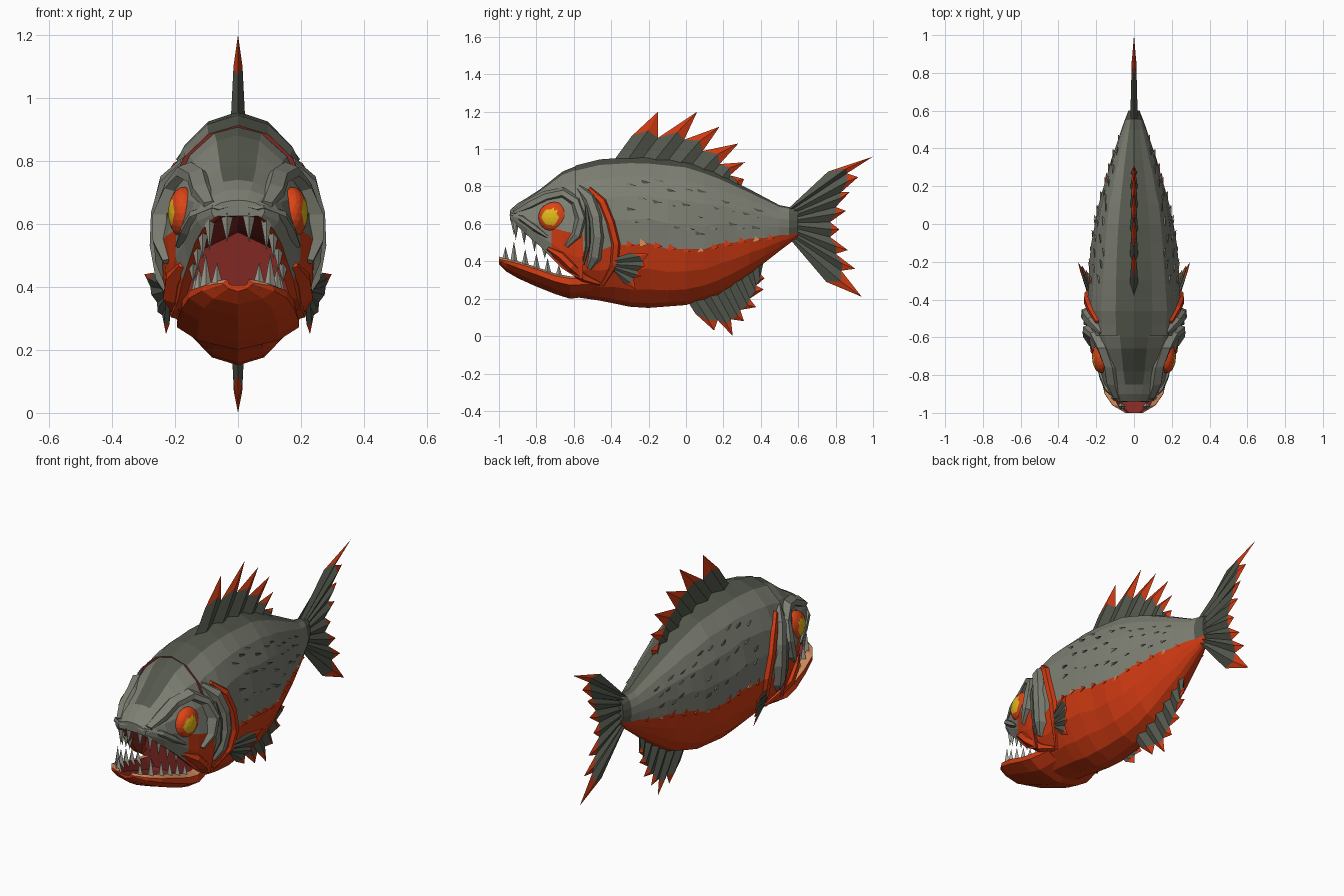
import bpy, bmesh, math, random
from mathutils import Vector, Matrix

if "Cube" in bpy.data.objects:
    bpy.data.objects.remove(bpy.data.objects["Cube"])
random.seed(4)

COLS = {"light_grey": (.205, .212, .172), "dark_grey": (.088, .097, .073), "belly_red": (.62, .042, .006),
        "lip_tan": (.65, .26, .11), "mouth_red": (.22, .022, .017), "tooth_bone": (.36, .36, .30),
        "eye_red": (.72, .06, .008), "iris_yellow": (.75, .48, .01)}
MATS = []
for n, c in COLS.items():
    m = bpy.data.materials.new(n)
    m.diffuse_color = (*c, 1)
    m.use_nodes = True
    m.node_tree.nodes["Principled BSDF"].inputs["Base Color"].default_value = m.diffuse_color
    MATS.append(m)
LIGHT, DARK, RED, TAN, MOUTH, TOOTH, EYE, IRIS = range(8)


def table(rows):
    """Piecewise linear lookup: rows of (y, a, b, ...)"""
    def f(y):
        y = min(max(y, rows[0][0]), rows[-1][0])
        for p, q in zip(rows, rows[1:]):
            if y <= q[0]:
                t = (y - p[0]) / (q[0] - p[0])
                return [a + (b - a) * t for a, b in zip(p[1:], q[1:])]
    return f


# y: top, bottom, half width of the body
BODY = table([(-.6, .91, .21, .245), (-.46, .945, .19, .25), (-.25, .96, .147, .242), (.02, .93, .168, .21),
              (.18, .865, .225, .17), (.34, .785, .33, .122), (.5, .70, .455, .068), (.6, .68, .53, .03)])
# y: top, cheek edge, half width, mouth roof of the upper head
HEAD = table([(-.94, .675, .62, .085, .625), (-.9, .71, .585, .13, .625), (-.85, .74, .54, .155, .62),
              (-.78, .785, .48, .18, .60), (-.66, .88, .36, .222, .58), (-.55, .925, .29, .25, .57)])
# y: lip height, bottom, half width of the lower jaw
JAW = table([(-1, .425, .385, .045), (-.96, .415, .345, .11), (-.9, .40, .31, .152), (-.8, .37, .265, .175),
             (-.7, .335, .225, .185), (-.62, .32, .2, .185), (-.5, .32, .215, .16)])
LINE = table([(-.6, .44), (-.27, .5), (.02, .455), (.28, .51), (.6, .55)])


def ellipse(y):
    if y > -.57:
        t, b, w = BODY(y)
        return (t + b) / 2, (t - b) / 2, w
    t, c, w, _ = HEAD(y)
    h = (t - c) / 1.5
    return t - h, h, w


def side_x(y, z):
    zc, h, w = ellipse(y)
    t = min(max((z - zc) / h, -.8), .98)
    return w * math.sqrt(1 - t * t)


def finish(bm, name, mirror=False):
    if mirror:
        d = bmesh.ops.duplicate(bm, geom=bm.verts[:] + bm.edges[:] + bm.faces[:])["geom"]
        for v in d:
            if isinstance(v, bmesh.types.BMVert):
                v.co.x *= -1
    bmesh.ops.recalc_face_normals(bm, faces=bm.faces[:])
    me = bpy.data.meshes.new(name)
    bm.to_mesh(me)
    bm.free()
    for m in MATS:
        me.materials.append(m)
    ob = bpy.data.objects.new(name, me)
    bpy.context.collection.objects.link(ob)
    return ob


def loft(bm, rings, mat, caps):
    vs = [[bm.verts.new(p) for p in r] for r in rings]
    n = len(vs[0])
    for i in range(len(vs) - 1):
        for j in range(n):
            k = (j + 1) % n
            f = bm.faces.new((vs[i][j], vs[i][k], vs[i + 1][k], vs[i + 1][j]))
            f.material_index = mat(i, min(j, n - 1 - j))
    for r, c in ((vs[0], caps[0]), (vs[-1], caps[1])):
        bm.faces.new(r).material_index = c


def ring(y, half):
    half = [(x * random.uniform(.98, 1.02), y, z) for x, z in half]
    return half + [(-x, y, z) for x, y, z in half[-2:0:-1]]


# Body: grey flanks, dark back, red belly split along a wavy line
ys = [-.59, -.53, -.46, -.38, -.3, -.2, -.1, 0, .1, .18, .26, .34, .42, .5, .55, .6]
rings = []
for i, y in enumerate(ys):
    t, b, w = BODY(y)
    zc, h = (t + b) / 2, (t - b) / 2
    a0, a1 = .4, math.acos(max(-.95, (LINE(y)[0] - zc) / h + (.02 if i % 2 else -.02)))
    an = [0] + [a0 + (a1 - a0) * k / 4 for k in range(5)] + [a1 + (math.pi - a1) * k / 4 for k in range(1, 5)]
    rings.append(ring(y, [(abs(w * math.sin(a)) if k < 9 else 0, zc + h * math.cos(a)) for k, a in enumerate(an)]))
bm = bmesh.new()
loft(bm, rings, lambda i, s: DARK if s == 0 or (i > 13 and s < 5) else LIGHT if s < 5 else RED, (MOUTH, DARK))
finish(bm, "body")

# Upper head: an arch with cheeks and a mouth roof
ys = [-.94, -.9, -.85, -.78, -.72, -.66, -.6, -.55]
rings = []
for y in ys:
    zc, h, w = ellipse(-.571) if y > -.57 else ellipse(y)
    t, c, _, r = HEAD(y)
    half = [(w * math.sin(math.radians(a)), zc + h * math.cos(math.radians(a))) for a in (0, 18, 40, 62, 85, 103, 120)]
    half += [(w * .74, c + .005), (w * .55, c + (r - c) * .75), (0, r)]
    rings.append(ring(y, half))
bm = bmesh.new()
loft(bm, rings, lambda i, s: MOUTH if s > 6 else RED if s == 6 or (s > 3 and i > 3) else
     DARK if s == 0 and i > 1 else LIGHT, (LIGHT, MOUTH))
finish(bm, "upper_head")

# Lower jaw: a scoop with a tan lip
rings = []
for y in (-1, -.96, -.9, -.8, -.7, -.62, -.5):
    l, b, j = JAW(y)
    d = (l - b)
    rings.append(ring(y, [(0, l - d * .5), (j * .6, l - d * .45), (j * .76, l), (j, l - .012),
                          (j * 1.03, l - d * .4), (j * .7, b + d * .25), (0, b)]))
bm = bmesh.new()
loft(bm, rings, lambda i, s: MOUTH if s < 2 else TAN if s == 2 else RED, (RED, RED))
finish(bm, "lower_jaw")


# Raised ridges that follow the side of the fish
def ridge(name, pts, w, lift, mat):
    rings = []
    for i, (y, z) in enumerate(pts):
        p, q = pts[max(i - 1, 0)], pts[min(i + 1, len(pts) - 1)]
        d = Vector((q[0] - p[0], q[1] - p[1])).normalized()
        k = .45 if i in (0, len(pts) - 1) else 1
        x = side_x(y, z)
        o = [(-1, -.015), (-.4, lift * k), (.5, lift * k * .9), (1, -.015), (0, -.05)]
        rings.append([(max(x + e, .004), y - d.y * w * k * s, z + d.x * w * k * s) for s, e in o])
    bm = bmesh.new()
    loft(bm, rings, lambda i, s: mat, (mat, mat))
    finish(bm, name, True)


ridge("brow_and_socket", [(-.92, .66), (-.84, .70), (-.75, .745), (-.66, .765), (-.59, .72), (-.56, .63),
                          (-.585, .54), (-.64, .48)], .032, .03, LIGHT)
ridge("gill_plate", [(-.58, .80), (-.52, .74), (-.485, .64), (-.475, .53), (-.49, .42), (-.52, .36)], .042, .032, LIGHT)
ridge("gill_slit", [(-.52, .79), (-.45, .72), (-.405, .61), (-.375, .49), (-.385, .38), (-.45, .27)], .03, .02, RED)
ridge("gill_shadow", [(-.535, .70), (-.525, .6), (-.525, .48), (-.55, .38)], .018, .022, DARK)
ridge("cheek_fold", [(-.74, .47), (-.67, .43), (-.61, .37), (-.54, .31), (-.46, .28)], .03, .022, RED)
ridge("snout_ridge", [(-.94, .655), (-.88, .63), (-.81, .58), (-.74, .53)], .022, .014, LIGHT)

# Eyes with a yellow iris
bm = bmesh.new()
bmesh.ops.create_icosphere(bm, subdivisions=3, radius=1,
                           matrix=Matrix.Translation((.172, -.705, .635)) @ Matrix.Diagonal((.05, .085, .082, 1)))
for f in bm.faces:
    c = f.calc_center_median()
    f.material_index = IRIS if c.x > .17 and math.hypot(c.y + .725, c.z - .64) < .043 else EYE
finish(bm, "eyes", True)

# Teeth: four sided spikes around both jaws
bm = bmesh.new()


def tooth(x, y, z, length, r):
    g = bmesh.ops.create_cone(bm, segments=4, radius1=r, radius2=0, depth=abs(length), cap_ends=True)["verts"]
    for v in g:
        if length < 0:
            v.co.z *= -1
        v.co += Vector((x, y, z + length / 2))


for s in (-1, 1):
    for y, ln in ((-.975, .085), (-.93, .125), (-.87, .1), (-.81, .095), (-.75, .09), (-.69, .075)):
        l, b, j = JAW(y)
        tooth(s * j * .78, y + .01, l - .025, ln, .022)
    for y, ln in ((-.91, -.11), (-.865, -.095), (-.81, -.085), (-.755, -.07)):
        t, c, w, r = HEAD(y)
        tooth(s * w * .76, y, c + .03, ln, .02)
    tooth(s * .035, -.92, .635, -.095, .022)
for f in bm.faces:
    f.material_index = TOOTH
finish(bm, "teeth")


# Fins: spiny rays, grey below and red at the tips
def fin(name, base, valleys, tips, th, place=lambda x, y, z: (x, y, z), mirror=False):
    bm = bmesh.new()
    n = len(tips)
    (ya, za), (yb, zb) = base
    bs = [Vector((0, ya + (yb - ya) * i / n, za + (zb - za) * i / n)) for i in range(n + 1)]
    vs = [Vector((0, *v)) for v in valleys]
    for i, t in enumerate(tips):
        mk = lambda p, x=0: bm.verts.new(place(x, p.y, p.z))
        t = Vector((0, *t))
        mid = (vs[i] + vs[i + 1]) / 2
        mid += (t - mid) * .25
        b0, b1, v0, v1, tp = mk(bs[i]), mk(bs[i + 1]), mk(vs[i]), mk(vs[i + 1]), mk(t)
        for s in (-1, 1):
            bc, vc = mk((bs[i] + bs[i + 1]) / 2, s * th), mk(mid, s * th * .6)
            for q, m in (((b0, bc, vc, v0), DARK), ((bc, b1, v1, vc), DARK), ((v0, vc, tp), RED), ((vc, v1, tp), RED)):
                bm.faces.new(q).material_index = m
    finish(bm, name, mirror)


fin("dorsal_fin", ((-.4, .92), (.34, .76)),
    [(-.29, 1.07), (-.15, 1.06), (-.01, 1.05), (.09, .99), (.18, .92), (.235, .86), (.29, .79)],
    [(-.15, 1.2), (.06, 1.2), (.18, 1.12), (.28, 1.03), (.315, .93), (.31, .84)], .024)
fin("anal_fin", ((.0, .2), (.42, .42)),
    [(.05, .12), (.17, .085), (.24, .09), (.29, .14), (.34, .2), (.375, .27), (.4, .33)],
    [(.15, .03), (.25, 0), (.31, .08), (.375, .155), (.415, .25), (.42, .31)], .022)
fin("tail_fin", ((.55, .685), (.55, .525)),
    [(.76, .88), (.86, .87), (.83, .77), (.80, .69), (.77, .61), (.77, .53), (.80, .44), (.83, .35), (.75, .29)],
    [(1, .96), (.92, .85), (.875, .77), (.855, .67), (.82, .57), (.865, .46), (.905, .36), (.94, .21)], .02)
fin("pectoral_fins", ((-.40, .41), (-.38, .34)),
    [(-.30, .445), (-.23, .40), (-.26, .35), (-.28, .31), (-.33, .28)],
    [(-.2, .44), (-.22, .375), (-.24, .32), (-.27, .25)], .01,
    lambda x, y, z: (.235 + x + .3 * (y + .39) + .25 * (z - .42), y, z), True)

# Scale flakes on the flanks, and red scallops along the belly line
bm = bmesh.new()


def flake(y, z, length, height, mat):
    x = side_x(y, z)
    p = [bm.verts.new(v) for v in ((x - .004, y, z + height), (x - .004, y, z - height),
                                   (side_x(y + length, z) + .01, y + length, z - height * .6), (x - .02, y + length / 2, z))]
    for a, b, c in ((0, 1, 2), (0, 1, 3), (1, 2, 3), (0, 2, 3)):
        bm.faces.new((p[a], p[b], p[c])).material_index = mat


for i in range(11):
    y = -.32 + i * .075
    lo, hi = LINE(y)[0] + .05, BODY(y)[0] - .09
    for k in range(3):
        if hi - lo > .08:
            z = lo + (hi - lo) * (k + random.uniform(.2, .8)) / 3
            flake(y + random.uniform(-.02, .02), z, .05, .011, DARK if (i + k) % 2 else LIGHT)
    flake(y, LINE(y)[0] + .005, .045, .02, TAN if i % 4 == 1 else RED)
finish(bm, "scales", True)
